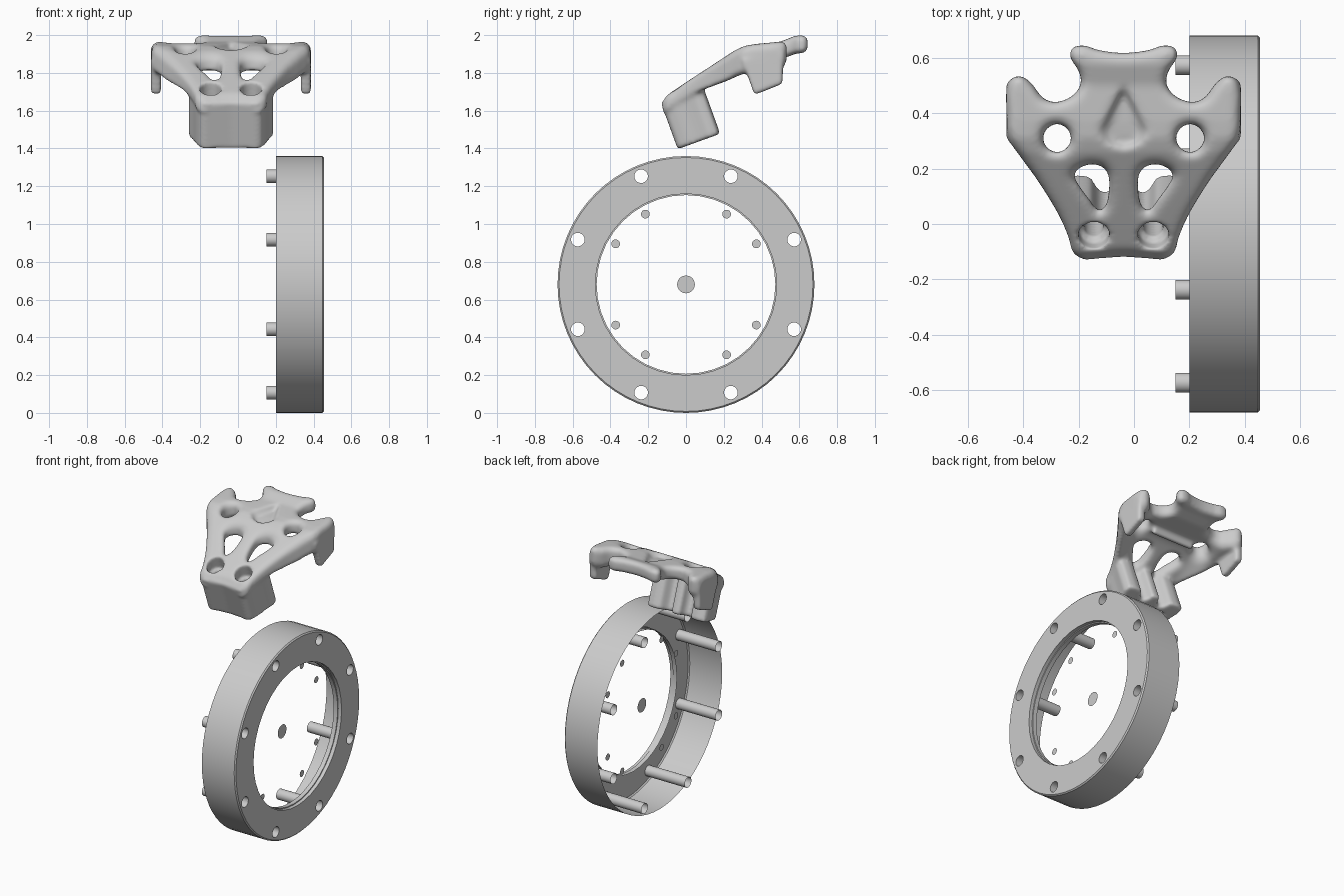
import bpy, bmesh
from math import sin, cos, pi, sqrt, radians
from mathutils import Vector, kdtree
from mathutils.geometry import tessellate_polygon

if "Cube" in bpy.data.objects:
    bpy.data.objects.remove(bpy.data.objects["Cube"])

CX = -0.0375                      # mirror plane of the bracket
RZ, RO, RI = 0.68, 0.68, 0.48     # ring centre height, outer and inner radius


def add(name, bm, angle=35):
    me = bpy.data.meshes.new(name)
    bm.to_mesh(me)
    bm.free()
    ob = bpy.data.objects.new(name, me)
    bpy.context.collection.objects.link(ob)
    if angle:
        bpy.ops.object.select_all(action='DESELECT')
        ob.select_set(True)
        bpy.context.view_layer.objects.active = ob
        bpy.ops.object.shade_smooth_by_angle(angle=radians(angle))
    return ob


def circle(r, n, ca=0, cb=0):
    return [(ca + r * cos(2 * pi * i / n), cb + r * sin(2 * pi * i / n)) for i in range(n)]


def smooth_loop(pts, n=6):
    """closed Catmull-Rom through the points"""
    out, m = [], len(pts)
    for i in range(m):
        p = [Vector(pts[(i + k) % m]) for k in (-1, 0, 1, 2)]
        for j in range(n):
            t = j / n
            out.append(tuple(0.5 * (2 * p[1] + (p[2] - p[0]) * t
                       + (2 * p[0] - 5 * p[1] + 4 * p[2] - p[3]) * t * t
                       + (3 * p[1] - p[0] - 3 * p[2] + p[3]) * t ** 3)))
    return out


def mirrored(half):
    """closed outline from a right half running front centre to back centre"""
    return half + [(-a, b) for a, b in reversed(half) if a > 1e-6]


def prism(bm, loops, c0, c1, fmap):
    """fill loops (first is outer, others are holes); extrude c0..c1 if c1 is given"""
    flat = [p for lp in loops for p in lp]
    tris = tessellate_polygon([[Vector((a, b, 0)) for a, b in lp] for lp in loops])
    levels = [[bm.verts.new(fmap(a, b, c)) for a, b in flat] for c in (c0, c1) if c is not None]
    faces = [bm.faces.new([lv[i] for i in t]) for lv in levels for t in tris]
    if c1 is not None:
        s = 0
        for lp in loops:
            n = len(lp)
            for i in range(n):
                a, b = s + i, s + (i + 1) % n
                faces.append(bm.faces.new((levels[0][a], levels[0][b], levels[1][b], levels[1][a])))
            s += n
    bmesh.ops.recalc_face_normals(bm, faces=faces)


def sweep(bm, prof, n, ca=0, cb=0):
    """revolve (radius, x) points about an x-parallel axis"""
    rows = [[bm.verts.new((x, a, b + RZ)) for a, b in circle(r, n, ca, cb)] for r, x in prof]
    for p, q in zip(rows, rows[1:]):
        for i in range(n):
            j = (i + 1) % n
            bm.faces.new((p[i], p[j], q[j], q[i]))


def baked(ob):
    me = bpy.data.meshes.new_from_object(ob.evaluated_get(bpy.context.evaluated_depsgraph_get()))
    ob.modifiers.clear()
    ob.data = me


def remesh(ob, size):
    m = ob.modifiers.new('remesh', 'REMESH')
    m.mode, m.voxel_size = 'VOXEL', size


def ring_map(a, b, c):
    return (c, a, b + RZ)


# --- ring: open shell, drilled face, tubes, flat discs ---
bolts = [(0.62 * cos(pi / 8 + k * pi / 4), 0.62 * sin(pi / 8 + k * pi / 4)) for k in range(8)]
bm = bmesh.new()
sweep(bm, [(RO, 0.2), (RO, 0.447), (RO - 0.008, 0.455)], 64)
add('ring_shell', bm)
bm = bmesh.new()
prism(bm, [circle(RO - 0.008, 64), circle(RI, 40)] + [circle(0.036, 20, *p) for p in bolts],
      0.455, None, ring_map)
add('ring_face', bm)
bm = bmesh.new()
sweep(bm, [(RI, 0.455), (RI, 0.43), (RI - 0.007, 0.43), (RI - 0.007, 0.40)], 40)
add('ring_inner_lip', bm)
bm = bmesh.new()
for p in bolts:
    sweep(bm, [(0.036, 0.455), (0.036, 0.15)], 20, *p)
add('bolt_tubes', bm)
bm = bmesh.new()
for k in range(1, 12):
    if k % 3:
        t = k * pi / 6
        prism(bm, [circle(0.023, 20, 0.43 * cos(t), 0.43 * sin(t))], 0.337, None, ring_map)
add('small_discs', bm)
bm = bmesh.new()
prism(bm, [circle(0.047, 28)], 0.337, None, ring_map)
add('centre_disc', bm)

# --- bracket plate: flat outline with holes, remeshed, rounded and bent ---
outline = smooth_loop(mirrored([
    (0, -.108), (.09, -.115), (.15, -.123), (.185, -.1), (.198, -.05), (.235, .035), (.305, .15),
    (.37, .24), (.415, .31), (.422, .4), (.422, .49), (.4, .528), (.365, .532), (.33, .505),
    (.29, .452), (.24, .44), (.187, .46), (.155, .5), (.16, .55), (.193, .6), (.187, .635),
    (.143, .645), (.09, .627), (0, .617)]))
slot = [(.18, .185), (.13, .215), (.075, .207), (.052, .165), (.06, .075), (.09, .045),
        (.125, .09), (.165, .145)]
loops = [outline]
for s in (-1, 1):
    loops.append(smooth_loop([(s * a, b) for a, b in slot]))
    loops.append([(a * 1.0, b) for a, b in circle(0.052, 32, s * 0.24, 0.31)])
bm = bmesh.new()
prism(bm, loops, -0.05, 0.05, lambda a, b, c: (a, b, c))
bracket = add('bracket', bm, None)
remesh(bracket, 0.011)
baked(bracket)

rim = [Vector((a, b, 0)) for lp in loops for a, b in lp]
tree = kdtree.KDTree(len(rim))
for i, p in enumerate(rim):
    tree.insert(p, i)
tree.balance()
crest = [(-.2, 1.61), (-.11, 1.677), (-.02, 1.737), (.26, 1.92), (.31, 1.943), (.37, 1.953),
         (.5, 1.965), (.58, 1.997), (.7, 2.004)]


def top_z(y):
    for (y0, z0), (y1, z1) in zip(crest, crest[1:]):
        if y <= y1:
            return z0 + (z1 - z0) * (y - y0) / (y1 - y0)
    return crest[-1][1]


def ramp(v, a, b):
    t = min(1, max(0, (v - a) / (b - a)))
    return t * t * (3 - 2 * t)


for v in bracket.data.vertices:
    u, y, h = v.co
    d = tree.find(Vector((u, y, 0)))[2]
    k = 1 - min(1, d / 0.035)
    h = h / 0.1 * (0.4 + 0.6 * sqrt(max(0, 1 - k * k)))
    thick = 0.095 + 0.05 * ramp(abs(u), 0.2, 0.36)
    z = top_z(y) - thick * (0.5 - h)
    if h > 0 and 0.28 < y < 0.5:      # teardrop hollow
        w = 0.1 * (0.5 - y) / 0.16 if y > 0.34 else 0.1 * sqrt(max(0, 1 - ((0.34 - y) / 0.06) ** 2))
        z -= 0.035 * ramp(1 - abs(u) / max(w, 1e-4), 0, 0.5)
    v.co = (u + CX, y, z)

# --- clamp block below the front, side legs and cross rib, fused into the bracket ---
up, back = Vector((0, -.34, .94)), Vector((0, .94, .34))
base = Vector((CX, -.045, 1.396))


def block_map(a, b, c):
    return base + Vector((a, 0, 0)) + back * b + up * c


block = mirrored([(0, .012), (.09, .004), (.14, 0), (.165, .012), (.185, .06), (.2, .12),
                  (.225, .19), (.215, .23), (.17, .242), (.12, .235), (.1, .2), (.085, .175),
                  (.055, .175), (.038, .2), (.03, .235), (0, .24)])
leg = [(.33, 1.775), (.36, 1.69), (.38, 1.69), (.5, 1.738), (.512, 1.75), (.515, 1.91), (.3, 1.87)]
bm = bmesh.new()
bm.from_mesh(bracket.data)
prism(bm, [block], 0, 0.26, block_map)
for s in (-1, 1):
    prism(bm, [leg], 0.37, 0.423, lambda a, b, c: (CX + s * c, a, b))
prism(bm, [[(.315, 1.81), (.345, 1.81), (.345, 1.88), (.315, 1.88)]], -0.16, 0.16,
      lambda a, b, c: (CX + c, a, b))
bm.to_mesh(bracket.data)
bm.free()
remesh(bracket, 0.011)
baked(bracket)

# --- stepped screw holes ---
for r, c0 in ((0.036, -0.05), (0.056, 0.22)):
    bm = bmesh.new()
    for s in (-1, 1):
        prism(bm, [circle(r, 32, s * 0.107, 0.112)], c0, 0.5, block_map)
    cutter = add('screw_hole_cutter', bm, None)
    cutter.hide_render = True
    m = bracket.modifiers.new('holes', 'BOOLEAN')
    m.operation, m.object, m.solver = 'DIFFERENCE', cutter, 'EXACT'
    baked(bracket)
    bpy.data.objects.remove(cutter)

# --- soften everything ---
remesh(bracket, 0.009)
m = bracket.modifiers.new('soften', 'SMOOTH')
m.factor, m.iterations = 0.5, 8
baked(bracket)
bracket.data.shade_smooth()
